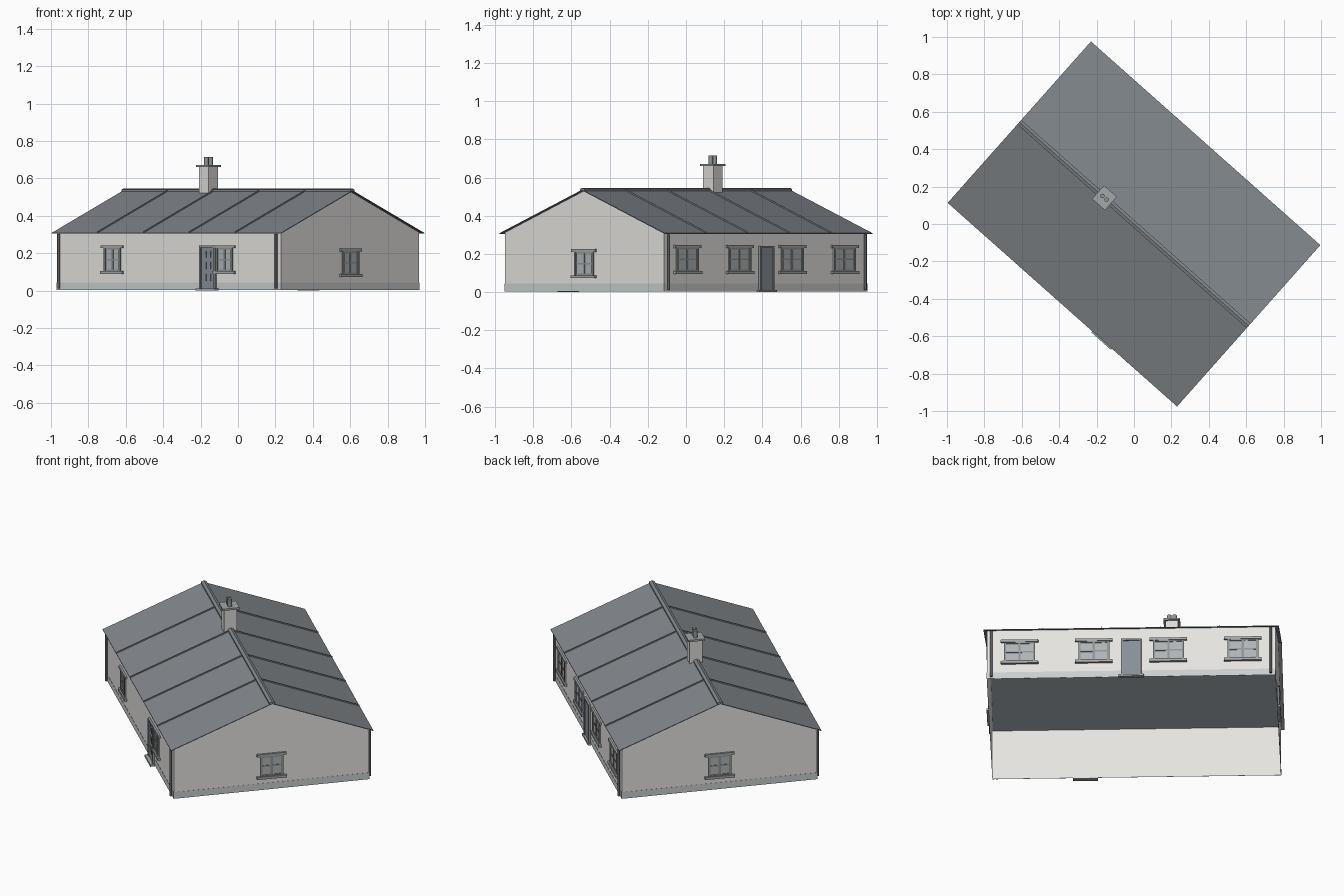
import bpy, bmesh, math
from mathutils import Matrix, Vector

cube = bpy.data.objects.get("Cube")
if cube:
    bpy.data.objects.remove(cube)


def material(name, *rgb):
    lin = [((c / 255 + 0.055) / 1.055) ** 2.4 for c in rgb] + [1]
    m = bpy.data.materials.new(name)
    m.use_nodes = True
    m.diffuse_color = lin
    m.node_tree.nodes["Principled BSDF"].inputs["Base Color"].default_value = lin
    return m


WALL = material("white render", 230, 228, 225)
PLINTH = material("plinth grey", 203, 207, 208)
SLATE = material("roof slate", 130, 135, 140)
DARK = material("downpipe grey", 90, 94, 96)
STONE = material("trim stone", 164, 168, 168)
FRAME = material("frame grey", 145, 149, 150)
GLASS = material("window glass", 177, 180, 184)
DOOR = material("door blue grey", 136, 143, 152)
CHIMNEY = material("chimney render", 222, 220, 217)

# The whole house stands turned on the ground
HOUSE = Matrix.Rotation(math.radians(-41.6), 4, "Z")
HL, HW = 0.8, 0.556             # half length and width of the walls
RL, RW = 0.82, 0.577            # half length and width of the roof
BASE, EAVE, RIDGE = 0.004, 0.309, 0.536


def finish(name, bm, mat, frame=HOUSE):
    bmesh.ops.recalc_face_normals(bm, faces=bm.faces)
    bm.transform(frame)
    mesh = bpy.data.meshes.new(name)
    bm.to_mesh(mesh)
    bm.free()
    mesh.materials.append(mat)
    ob = bpy.data.objects.new(name, mesh)
    bpy.context.collection.objects.link(ob)


def box(name, centre, size, mat, frame=HOUSE):
    bm = bmesh.new()
    bmesh.ops.create_cube(bm, size=1)
    bm.transform(Matrix.Translation(centre) @ Matrix.Diagonal((*size, 1)))
    finish(name, bm, mat, frame)


def tube(name, centre, radius, height, mat, sides=12):
    bm = bmesh.new()
    bmesh.ops.create_cone(bm, cap_ends=True, segments=sides, radius1=radius,
                          radius2=radius, depth=height)
    for f in bm.faces:
        f.smooth = len(f.verts) == 4
        if not f.smooth:
            for e in f.edges:
                e.smooth = False
    bm.transform(Matrix.Translation(centre))
    finish(name, bm, mat)


def prism(profile, x0, x1):
    """Cross-section of (y, z) points extruded along the house."""
    bm = bmesh.new()
    face = bm.faces.new([bm.verts.new((x0, y, z)) for y, z in profile])
    out = bmesh.ops.extrude_face_region(bm, geom=[face])
    moved = [v for v in out["geom"] if isinstance(v, bmesh.types.BMVert)]
    bmesh.ops.translate(bm, verts=moved, vec=(x1 - x0, 0, 0))
    bmesh.ops.recalc_face_normals(bm, faces=bm.faces)
    return bm


def pitched(name, half, low, high, x0, x1):
    """Chevron strip following the roof pitch."""
    drop = (RIDGE - EAVE) / RW * half
    top = RIDGE + high
    bottom = RIDGE + low
    finish(name, prism([(-half, top - drop), (0, top), (half, top - drop),
                        (half, bottom - drop), (0, bottom), (-half, bottom - drop)],
                       x0, x1), SLATE)


# Walls: hollow shell open below and under the roof
shell = prism([(-HW, BASE), (HW, BASE), (HW, 0.312), (0, 0.531), (-HW, 0.312)], -HL, HL)
bmesh.ops.delete(shell, geom=[f for f in shell.faces if abs(f.normal.z) > 0.3],
                 context="FACES_ONLY")
finish("walls", shell, WALL)

# Roof, ridge cap and standing seams
pitched("roof", RW, -0.004, 0, -RL, RL)
pitched("ridge_cap", 0.016, 0, 0.01, -RL, RL)
for i in range(1, 5):
    x = -RL + 2 * RL * i / 5
    pitched("roof_seam", RW, 0, 0.008, x - 0.001, x + 0.001)


class Side:
    """One wall: boxes placed by distance along, height and projection."""

    def __init__(self, name, turn, dist, half):
        self.name, self.dist, self.half = name, dist, half
        self.frame = HOUSE @ Matrix.Rotation(math.radians(turn), 4, "Z")

    def plate(self, part, along, z, width, height, depth, mat):
        # A hair's gap keeps the back of the plate off the wall shell
        gap = 0.001
        box(self.name + "_" + part, Vector((along, -self.dist - (depth + gap) / 2, z)),
            (width, depth - gap, height), mat, self.frame)

    def window(self, along, top, width, height=0.152):
        trim = 0.015
        mid = top - height / 2
        w, h = width - 0.036, height - 2 * trim
        self.plate("lintel", along, top - trim / 2, width, trim, 0.012, STONE)
        self.plate("sill", along, top - height + trim / 2, width, trim, 0.016, STONE)
        self.plate("glass", along, mid, w, h, 0.003, GLASS)
        for s in (-1, 1):
            self.plate("window_jamb", along + s * (w / 2 - 0.006), mid, 0.012, h, 0.009, FRAME)
            self.plate("window_rail", along, mid + s * (h / 2 - 0.004), w, 0.008, 0.008, FRAME)
        self.plate("mullion", along, mid, 0.013, h, 0.007, FRAME)
        self.plate("glazing_bar", along, mid, w, 0.008, 0.006, FRAME)

    def door(self, along, step, panelled):
        z, h = 0.124, 0.225
        self.plate("door", along, z, 0.094, h, 0.008, DOOR)
        for s in (-1, 1):
            self.plate("door_jamb", along + s * 0.051, z, 0.01, h, 0.014, FRAME)
            if panelled:
                for row in (0.07, 0.135, 0.195):
                    self.plate("door_panel", along + s * 0.016, row, 0.012, 0.036, 0.01, DOOR)
        self.plate("door_head", along, z + h / 2, 0.112, 0.01, 0.014, FRAME)
        self.plate("doorstep", along, 0.006, 0.14, 0.012, step, STONE)


front = Side("front", 0, HW, HL)
left = Side("left", 90, HL, HW)
back = Side("back", 180, HW, HL)
right = Side("right", 270, HL, HW)

# Plinth band around the foot of the walls
for side in (front, left, back, right):
    side.plate("plinth", 0, BASE + 0.02, 2 * side.half + 0.004, 0.04, 0.002, PLINTH)

# Windows and doors
for x in (-0.4, 0.4):
    front.window(x, 0.242, 0.155)
for x in (-0.62, -0.207, 0.207, 0.62):
    back.window(x, 0.247, 0.208)
for side in (left, right):
    side.window(0, 0.225, 0.168)
front.door(0.285, 0.029, True)
back.door(0, 0.02, False)

# Downpipes at the corners of the long walls
for sx in (-1, 1):
    for sy in (-1, 1):
        tube("downpipe", (sx * 0.776, sy * (HW + 0.012), 0.157), 0.007, 0.29, DARK)

# Chimney on the ridge with two pots
cx = -0.211
box("chimney_stack", (cx, 0, 0.585), (0.068, 0.074, 0.16), CHIMNEY)
box("chimney_cap", (cx, 0, 0.666), (0.092, 0.096, 0.011), STONE)
for s in (-1, 1):
    tube("chimney_pot", (cx + s * 0.015, 0, 0.693), 0.012, 0.044, FRAME)
